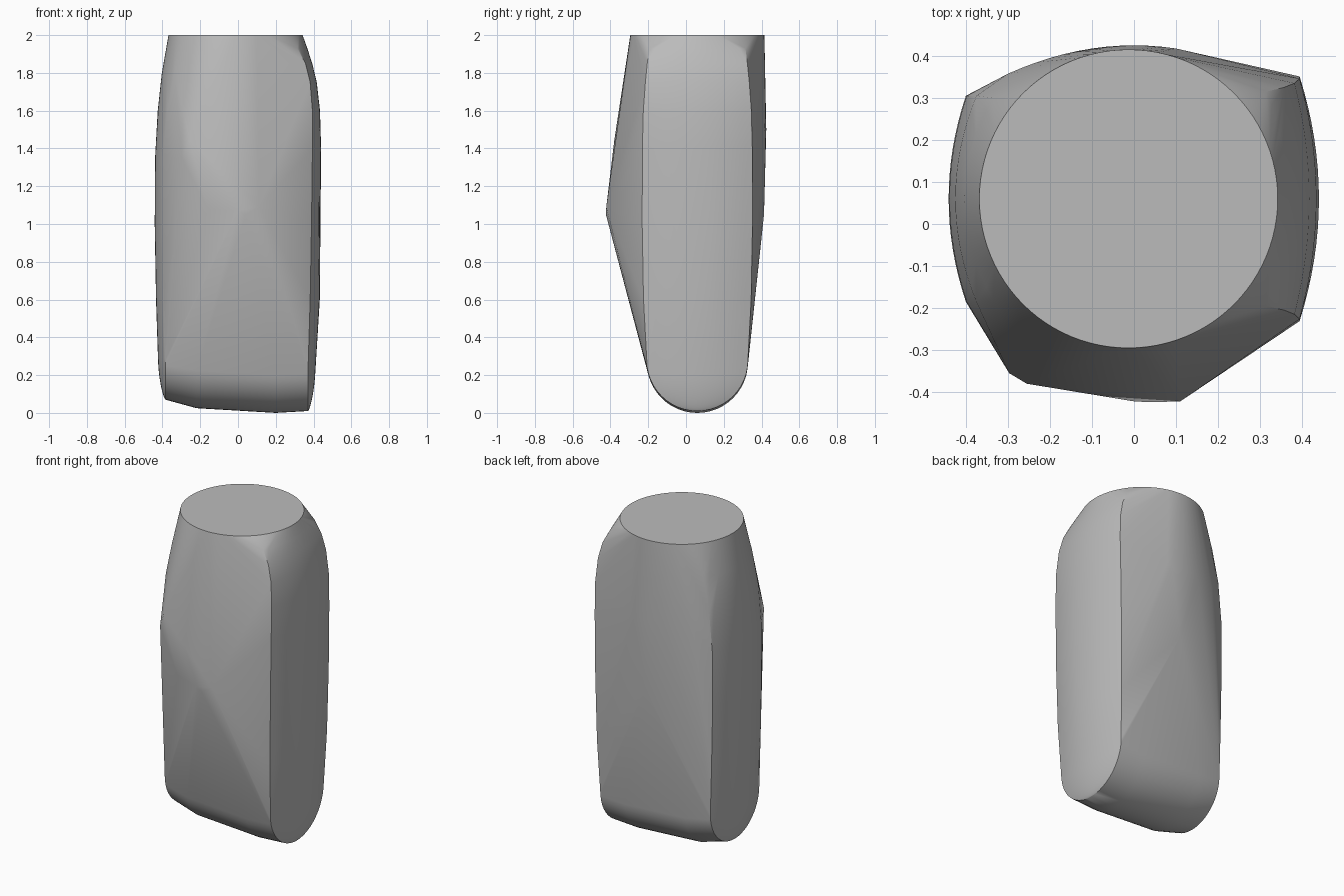
import bpy
import bmesh
import math

if "Cube" in bpy.data.objects:
    bpy.data.objects.remove(bpy.data.objects["Cube"], do_unlink=True)

MID_Y = 0.06
points = []


def side_panel(sign, rows, bottom, radius, edge, steps=16):
    """Bulging panel with a round lower end; rows hold z, edge x, middle x, half width."""
    lower = []
    for i in range(13):
        a = math.pi / 2 * i / 12
        rise = 1 - math.cos(a)
        middle = edge + 0.04 * math.sin(a) ** 1.5
        lower.append((bottom + radius * rise, edge, middle, radius * math.sin(a)))
    for z, x_edge, x_mid, half in lower + rows:
        for i in range(steps + 1):
            t = 2 * i / steps - 1
            x = x_edge + (x_mid - x_edge) * (1 - t * t)
            points.append((sign * x, MID_Y + half * t, z))


# Round flat top
for i in range(96):
    a = math.tau * i / 96
    points.append((0.355 * math.cos(a) - 0.013, 0.06 + 0.355 * math.sin(a), 2))

# Side panels
side_panel(1, [(0.6, 0.382, 0.433, 0.285), (1.0, 0.389, 0.438, 0.292),
               (1.4, 0.394, 0.44, 0.291), (1.6, 0.394, 0.434, 0.286),
               (1.75, 0.382, 0.417, 0.275), (1.85, 0.357, 0.393, 0.265),
               (1.93, 0.315, 0.367, 0.255)], 0.01, 0.268, 0.371)
side_panel(-1, [(0.6, 0.392, 0.434, 0.245), (1.0, 0.4, 0.441, 0.245),
                (1.35, 0.398, 0.439, 0.245), (1.6, 0.375, 0.425, 0.245),
                (1.8, 0.335, 0.403, 0.24)], 0.07, 0.245, 0.384)

# Rounded underside
for x, z in [(-0.22, 0.025), (0.2, 0.0)]:
    for i in range(25):
        a = math.pi * i / 24
        points.append((x, MID_Y - 0.268 * math.cos(a), z + 0.268 * (1 - math.sin(a))))

# Faceted front ridge
points += [(0.0, -0.422, 1.07), (0.04, -0.424, 1.05), (0.11, -0.422, 1.09),
           (-0.16, -0.375, 1.08), (-0.255, -0.38, 1.44), (-0.297, -0.355, 1.35)]

# Gently bowed back
for i in range(13):
    x = -0.3 + 0.4 * i / 12
    points.append((x, 0.425 - 0.75 * x * x, 1.5))
points.append((0, 0.413, 1.05))

bm = bmesh.new()
for p in points:
    bm.verts.new(p)
bmesh.ops.remove_doubles(bm, verts=bm.verts, dist=0.0005)
hull = bmesh.ops.convex_hull(bm, input=bm.verts)
inner = {g for g in hull["geom_interior"] + hull["geom_unused"]
         if isinstance(g, bmesh.types.BMVert)}
bmesh.ops.delete(bm, geom=list(inner), context='VERTS')
bmesh.ops.dissolve_limit(bm, angle_limit=math.radians(0.5), verts=bm.verts, edges=bm.edges)
bmesh.ops.recalc_face_normals(bm, faces=bm.faces)

mesh = bpy.data.meshes.new("faceted_body")
bm.to_mesh(mesh)
bm.free()
body = bpy.data.objects.new("faceted_body", mesh)
bpy.context.collection.objects.link(body)

# Plain grey finish
grey = bpy.data.materials.new("plain_grey")
grey.use_nodes = True
colour = (0.5, 0.5, 0.5, 1)
grey.diffuse_color = colour
grey.node_tree.nodes["Principled BSDF"].inputs["Base Color"].default_value = colour
mesh.materials.append(grey)

bpy.ops.object.select_all(action='DESELECT')
body.select_set(True)
bpy.context.view_layer.objects.active = body
bpy.ops.object.shade_smooth_by_angle(angle=math.radians(30))
